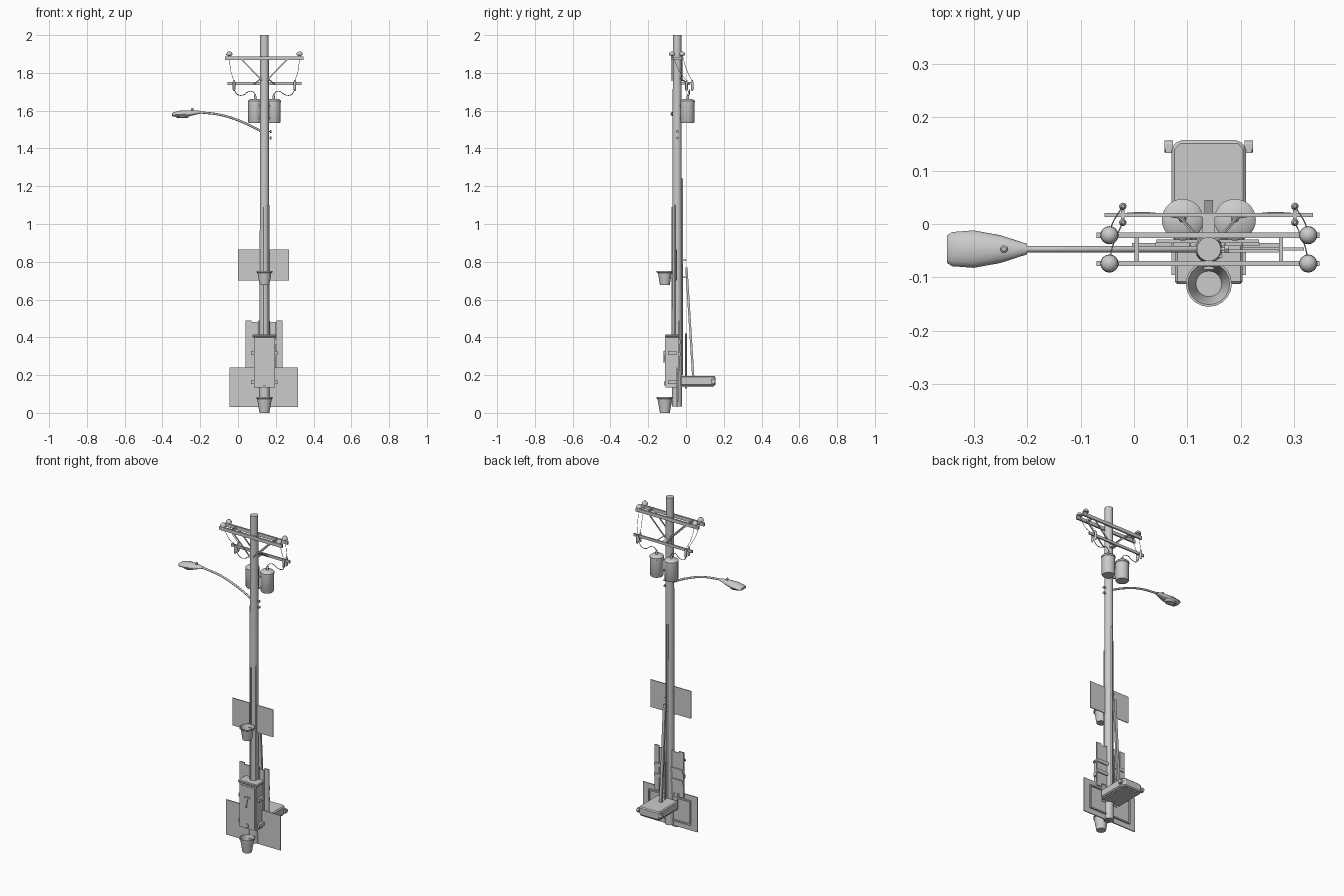
import bpy, bmesh, math
from mathutils import Vector

cube = bpy.data.objects.get("Cube")
if cube:
    bpy.data.objects.remove(cube, do_unlink=True)

grey = bpy.data.materials.new("plain grey")
grey.use_nodes = True
grey.diffuse_color = (0.6, 0.6, 0.6, 1)
grey.node_tree.nodes["Principled BSDF"].inputs["Base Color"].default_value = (0.6, 0.6, 0.6, 1)

PX, PY = 0.14, -0.047      # pole axis
SIDES = (("right", -1), ("left", 1))


def finish(name, bm, smooth=False):
    bmesh.ops.recalc_face_normals(bm, faces=bm.faces)
    mesh = bpy.data.meshes.new(name)
    bm.to_mesh(mesh)
    bm.free()
    mesh.materials.append(grey)
    ob = bpy.data.objects.new(name, mesh)
    bpy.context.collection.objects.link(ob)
    if smooth:
        bpy.ops.object.select_all(action='DESELECT')
        ob.select_set(True)
        bpy.context.view_layer.objects.active = ob
        bpy.ops.object.shade_smooth_by_angle(angle=math.radians(40))
    return ob


def box(name, x0, x1, y0, y1, z0, z1, bevel=0):
    bm = bmesh.new()
    bmesh.ops.create_cube(bm, size=1)
    for v in bm.verts:
        v.co = Vector(((x0, x1)[v.co.x > 0], (y0, y1)[v.co.y > 0], (z0, z1)[v.co.z > 0]))
    ob = finish(name, bm)
    if bevel:
        mod = ob.modifiers.new("bevel", 'BEVEL')
        mod.width, mod.segments = bevel, 1
    return ob


def lathe(name, x, y, profile, n=24):
    """Spin (radius, z) pairs about a vertical axis."""
    bm = bmesh.new()
    rings = []
    for r, z in profile:
        rings.append([bm.verts.new((x + r * math.cos(a * math.tau / n),
                                    y + r * math.sin(a * math.tau / n), z)) for a in range(n)])
    for a, b in zip(rings, rings[1:]):
        for i in range(n):
            j = (i + 1) % n
            bm.faces.new((a[i], a[j], b[j], b[i]))
    bm.faces.new(rings[0])
    bm.faces.new(rings[-1])
    return finish(name, bm, True)


def rod(name, p, q, r, n=10):
    p, q = Vector(p), Vector(q)
    bm = bmesh.new()
    bmesh.ops.create_cone(bm, cap_ends=True, segments=n, radius1=r, radius2=r, depth=(q - p).length)
    rot = (q - p).to_track_quat('Z', 'Y')
    for v in bm.verts:
        v.co = rot @ v.co + (p + q) / 2
    return finish(name, bm, True)


def strut(name, p, q, width, thick):
    """Flat bar between two points."""
    p, q = Vector(p), Vector(q)
    bm = bmesh.new()
    bmesh.ops.create_cube(bm, size=1)
    axis = (q - p).normalized()
    side = axis.cross(Vector((0, 1, 0))).normalized()
    up = axis.cross(side)
    for v in bm.verts:
        v.co = (p + q) / 2 + axis * v.co.x * (q - p).length + side * v.co.y * width + up * v.co.z * thick
    return finish(name, bm)


def tube(name, points, r):
    """Smooth curve through the points."""
    cu = bpy.data.curves.new(name, 'CURVE')
    cu.dimensions = '3D'
    cu.bevel_depth, cu.bevel_resolution, cu.resolution_u = r, 2, 8
    cu.use_fill_caps = True
    sp = cu.splines.new('BEZIER')
    sp.bezier_points.add(len(points) - 1)
    for bp, co in zip(sp.bezier_points, points):
        bp.co = co
        bp.handle_left_type = bp.handle_right_type = 'AUTO'
    cu.materials.append(grey)
    ob = bpy.data.objects.new(name, cu)
    bpy.context.collection.objects.link(ob)
    return ob


# Pole and the conduits running up it
lathe("pole", PX, PY, [(0.027, 0.035), (0.025, 0.9), (0.0225, 2.0)])
rod("back_conduit", (PX, -0.022, 0.2), (PX, -0.022, 1.24), 0.006)
rod("side_conduit", (0.162, -0.06, 0.4), (0.162, -0.06, 1.1), 0.004)
rod("front_conduit", (0.135, -0.072, 0.4), (0.135, -0.072, 1.09), 0.004)

# Upper pair of crossarms
for tag, y in (("front", -0.074), ("back", -0.021)):
    box(f"upper_crossarm_{tag}", -0.07, 0.347, y - 0.005, y + 0.005, 1.868, 1.888)
    for side, s in SIDES:
        lathe(f"dome_insulator_{tag}_{side}", PX + s * 0.186, y,
              [(0.005, 1.885), (0.006, 1.892), (0.017, 1.894), (0.016, 1.903), (0.01, 1.911), (0.002, 1.913)], 16)
        strut(f"arm_brace_{tag}_{side}", (PX + s * 0.12, y, 1.87), (PX + s * 0.012, y, 1.76), 0.007, 0.004)
for side, s in SIDES:
    box(f"crossarm_spacer_{side}", PX + s * 0.135 - 0.004, PX + s * 0.135 + 0.004, -0.074, -0.021, 1.872, 1.884)

# Lower crossarm, its bracket and hanging insulators
box("lower_crossarm", -0.055, 0.335, 0.013, 0.021, 1.737, 1.753)
box("lower_arm_bracket", PX - 0.012, PX + 0.012, -0.04, 0.014, 1.738, 1.752)
for side, s in SIDES:
    strut(f"bracket_brace_{side}", (PX + s * 0.055, 0.015, 1.74), (PX + s * 0.012, -0.035, 1.775), 0.006, 0.004)
    x = PX + s * 0.161
    box(f"insulator_hanger_{side}", x - 0.003, x + 0.003, 0.003, 0.033, 1.745, 1.751)
    for k, y in enumerate((0.003, 0.033)):
        lathe(f"hanging_insulator_{side}_{k}", x, y,
              [(0.003, 1.705), (0.007, 1.712), (0.007, 1.75), (0.003, 1.762)], 12)
        y_top = (-0.074, -0.021)[k]
        tube(f"drop_wire_{side}_{k}", [(PX + s * 0.186, y_top, 1.9), (PX + s * 0.178, (y_top + y) / 2, 1.81),
                                       (x, y, 1.758)], 0.0012)
    tube(f"transformer_wire_{side}", [(x, 0.018, 1.712), (PX + s * 0.14, 0.02, 1.684), (PX + s * 0.11, 0.02, 1.684),
                                      (PX + s * 0.08, 0.016, 1.702), (PX + s * 0.055, 0.012, 1.695),
                                      (PX + s * 0.048, 0.01, 1.665)], 0.002)

    # Transformer cans
    tx = PX + s * 0.049
    lathe(f"transformer_{side}", tx, 0.008,
          [(0.034, 1.535), (0.037, 1.54), (0.037, 1.642), (0.039, 1.643), (0.039, 1.652), (0.03, 1.66), (0.008, 1.663)], 28)
    lathe(f"transformer_bushing_{side}", tx, 0.01, [(0.007, 1.655), (0.007, 1.672), (0.004, 1.685)], 12)
    for z in (1.56, 1.625):
        strut(f"transformer_mount_{side}", (PX, -0.04, z), (tx, 0.0, z), 0.01, 0.01)

# Street lamp: curved arm, lofted head, lens, sensor and clamp bolts
tube("lamp_arm", [(0.135, PY, 1.485), (0.03, PY, 1.537), (-0.08, PY, 1.575), (-0.215, PY, 1.593)], 0.006)
bm = bmesh.new()
rings = []
for x, w, top, low in ((-0.35, 0.026, 1.585, 1.572), (-0.34, 0.032, 1.592, 1.568), (-0.30, 0.035, 1.601, 1.567),
                       (-0.25, 0.026, 1.602, 1.572), (-0.21, 0.013, 1.6, 1.582), (-0.2, 0.01, 1.598, 1.585)):
    mid = low + (top - low) * 0.4
    ring = []
    for i in range(16):
        a = i * math.tau / 16
        h = (top - mid) if math.sin(a) > 0 else (mid - low)
        ring.append(bm.verts.new((x, PY + w * math.cos(a), mid + h * math.sin(a))))
    rings.append(ring)
for a, b in zip(rings, rings[1:]):
    for i in range(16):
        bm.faces.new((a[i], a[i - 1], b[i - 1], b[i]))
bm.faces.new(rings[0])
bm.faces.new(rings[-1])
finish("lamp_head", bm, True)
lens = lathe("lamp_lens", 0, 0, [(0.008, -0.008), (0.02, -0.005), (0.026, 0.004)], 20)
lens.location, lens.scale = (-0.295, PY, 1.568), (1.5, 1, 1)
lathe("light_sensor", -0.243, PY, [(0.007, 1.598), (0.007, 1.61), (0.004, 1.613)], 12)
for z in (1.455, 1.49):
    rod("clamp_bolt", (0.15, PY, z), (0.172, PY, z), 0.003)
    rod("clamp_bolt_head", (0.169, PY, z), (0.178, PY, z), 0.008, 6)

# Sign boards
box("upper_sign", 0.0, 0.27, -0.053, -0.048, 0.70, 0.865)
box("lower_sign", -0.045, 0.318, -0.05, -0.044, 0.03, 0.24)
for z in (0.065, 0.205):
    box("sign_frame_rail", 0.0, 0.275, -0.044, -0.036, z - 0.004, z + 0.004)
for x in (0.0, 0.275):
    box("sign_frame_post", x - 0.004, x + 0.004, -0.044, -0.036, 0.061, 0.209)

# Slatted backing board with uneven ends
for i, (low, top) in enumerate(((0.215, 0.49), (0.235, 0.48), (0.22, 0.488), (0.23, 0.488), (0.24, 0.48), (0.22, 0.49))):
    x = 0.04 + i * 0.0327
    box(f"back_slat_{i}", x, x + 0.0315, -0.041, -0.035, low, top)
for z in (0.31, 0.375):
    box("slat_rail", 0.042, 0.234, -0.035, -0.029, z - 0.01, z + 0.01)

# Front service cabinet
box("cabinet", 0.085, 0.195, -0.108, -0.04, 0.135, 0.4)
box("cabinet_lid", 0.077, 0.203, -0.112, -0.036, 0.4, 0.415, 0.004)
box("cabinet_door", 0.092, 0.188, -0.111, -0.107, 0.145, 0.39)
box("door_handle_plate", 0.128, 0.152, -0.114, -0.11, 0.275, 0.33)
strut("door_handle", (0.122, -0.116, 0.325), (0.158, -0.116, 0.325), 0.007, 0.005)
strut("door_lever", (0.142, -0.116, 0.325), (0.134, -0.116, 0.265), 0.008, 0.005)
box("door_lock", 0.132, 0.148, -0.116, -0.11, 0.145, 0.165)
for side, s in SIDES:
    for z in (0.16, 0.315):
        x = PX + s * 0.062
        box(f"cabinet_latch_{side}", x - 0.008, x + 0.008, -0.095, -0.05, z - 0.008, z + 0.012)

# Rear box on its shelf, with end brackets
bm = bmesh.new()
outline = [(0.07, -0.03), (0.07, 0.143), (0.084, 0.157), (0.196, 0.157), (0.21, 0.143), (0.21, -0.03)]
face = bm.faces.new([bm.verts.new((x, y, 0.145)) for x, y in outline])
ext = bmesh.ops.extrude_face_region(bm, geom=[face])
bmesh.ops.translate(bm, verts=[v for v in ext["geom"] if isinstance(v, bmesh.types.BMVert)], vec=(0, 0, 0.05))
rear = finish("rear_box", bm)
mod = rear.modifiers.new("bevel", 'BEVEL')
mod.width, mod.segments = 0.006, 1
box("rear_box_base", 0.08, 0.2, -0.03, 0.145, 0.138, 0.146)
for side, s in SIDES:
    x = PX + s * 0.075
    box(f"rear_box_hinge_{side}", x - 0.006, x + 0.006, 0.133, 0.15, 0.155, 0.18)
    rod(f"rear_box_pin_{side}", (x - 0.008, 0.145, 0.168), (x + 0.008, 0.145, 0.168), 0.011, 12)

# Leaning rail down to the rear box
strut("leaning_rail", (PX, 0.002, 0.77), (PX, 0.038, 0.195), 0.016, 0.012)
for z in (0.72, 0.81):
    rod("rail_bracket", (PX, -0.03, z), (PX, 0.003, z), 0.003)
rod("rail_foot", (PX, 0.0, 0.13), (PX, 0.0, 0.42), 0.004)

# Open buckets on the front of the pole
for name, z in (("upper_bucket", 0.67), ("lower_bucket", 0.0)):
    lathe(name, PX, -0.112, [(0.026, z + 0.006), (0.036, z + 0.07), (0.043, z + 0.074), (0.043, z + 0.08),
                             (0.039, z + 0.08), (0.033, z + 0.065), (0.024, z + 0.012)][::1] if z else
          [(0.026, z), (0.039, z + 0.074), (0.043, z + 0.075), (0.043, z + 0.084), (0.039, z + 0.084), (0.024, z + 0.008)], 20)
    box(f"{name}_bracket", PX - 0.01, PX + 0.01, -0.085, -0.06, z + 0.045, z + 0.065)
